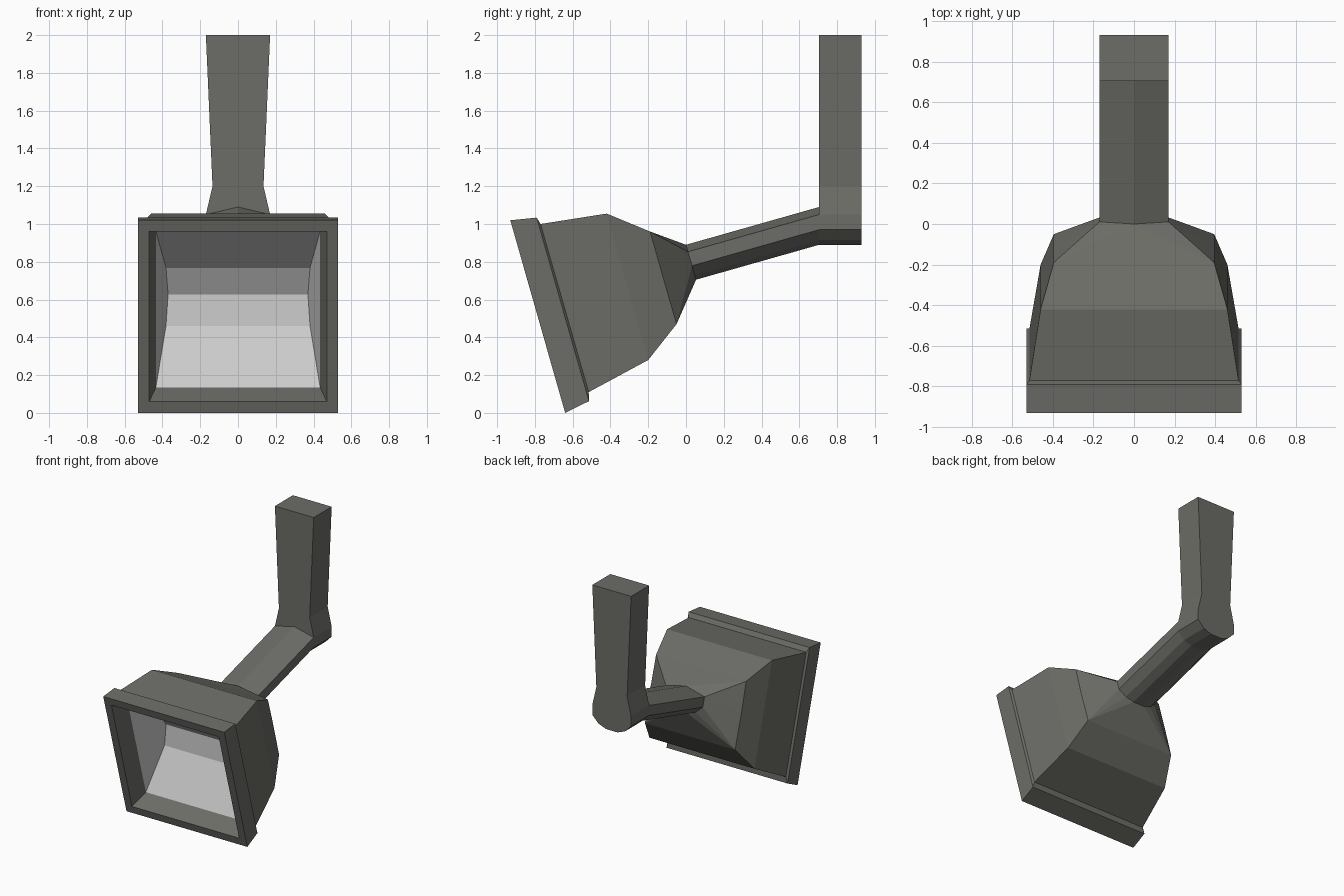
import bpy, bmesh
from math import hypot

if "Cube" in bpy.data.objects:
    bpy.data.objects.remove(bpy.data.objects["Cube"])

# Lamp head axis: tilted frame, d = depth behind the front plane, v = up the plane
CS, SN = 0.962, 0.274


def tilt(x, d, v):
    return (x, -0.785 + CS * d - SN * v, 0.51 + SN * d + CS * v)


def material(name, rgb):
    m = bpy.data.materials.new(name)
    m.diffuse_color = (*rgb, 1)
    m.use_nodes = True
    m.node_tree.nodes["Principled BSDF"].inputs["Base Color"].default_value = m.diffuse_color
    return m


BODY = material("dark_metal", (0.15, 0.15, 0.135))
BRIGHT = material("reflective", (0.62, 0.62, 0.62))


def finish(name, bm, mat, recalc=True):
    if recalc:
        bmesh.ops.recalc_face_normals(bm, faces=bm.faces)
    me = bpy.data.meshes.new(name)
    bm.to_mesh(me)
    bm.free()
    me.materials.append(mat)
    ob = bpy.data.objects.new(name, me)
    bpy.context.collection.objects.link(ob)
    return ob


def loft(name, rings, mat, cap=False):
    bm = bmesh.new()
    vs = [[bm.verts.new(p) for p in r] for r in rings]
    n = len(vs[0])
    for a, b in zip(vs, vs[1:]):
        for i in range(n):
            j = (i + 1) % n
            bm.faces.new((a[i], a[j], b[j], b[i]))
    if cap:
        bm.faces.new(vs[0])
        bm.faces.new(vs[-1])
    return finish(name, bm, mat)


def rim_ring(x, d, v):
    return [tilt(-x, d, v), tilt(x, d, v), tilt(x, d, -v), tilt(-x, d, -v)]


def shell_ring(x, top, bottom):
    return [(-x, *top), (x, *top), (x, *bottom), (-x, *bottom)]


def mirrored(half):
    return half + [(-x, z) for x, z in reversed(half) if x > 0]


# Rim frame and tapering housing
shell_end = shell_ring(0.395, (-0.19, 0.96), (-0.05, 0.47))
loft("lamp_housing", [
    rim_ring(0.435, 0.14, 0.43),
    rim_ring(0.47, 0, 0.468),
    rim_ring(0.53, 0, 0.53),
    rim_ring(0.53, 0.138, 0.505),
    shell_ring(0.515, (-0.77, 1.0), (-0.515, 0.11)),
    shell_ring(0.46, (-0.42, 1.055), (-0.20, 0.28)),
    shell_end], BODY)

# Curved reflector trough with flat side walls
profile = [(0.14, 0.43), (0.38, 0.16), (0.43, 0), (0.38, -0.16), (0.14, -0.43)]
bm = bmesh.new()
left, right = [[bm.verts.new(tilt(s * (0.435 - (d - 0.14) * 0.224), d, v))
                for d, v in profile] for s in (-1, 1)]
for i in range(len(profile) - 1):
    bm.faces.new((left[i], left[i + 1], right[i + 1], right[i]))
bm.faces.new(left[::-1])
bm.faces.new(right)
finish("reflector", bm, BRIGHT, recalc=False)

# Sloping arm: keel-shaped section
lower = [(0.17, 1.05), (0.17, 0.97), (0.115, 0.915), (0.05, 0.89)]
section = mirrored([(0, 1.09)] + lower)


def arm_start(x, z):
    y = 0.267 * (1.09 - z)
    return (x, y, z - 0.2 + 0.286 * y)


neck = [arm_start(x, z) for x, z in section]
loft("arm", [neck, [(x, 0.705, z) for x, z in section]], BODY)

# Faceted collar joining housing to arm
bm = bmesh.new()
base = [bm.verts.new(p) for p in shell_end + [(s * 0.398, -0.125, 0.73) for s in (-1, 1)]]
tip = [bm.verts.new(p) for p in neck]
bmesh.ops.convex_hull(bm, input=bm.verts[:])
ends = [f for f in bm.faces
        if all(v in base for v in f.verts) or all(v in tip for v in f.verts)]
bmesh.ops.delete(bm, geom=ends, context='FACES_ONLY')
finish("collar", bm, BODY)

# Upright post with waisted outline
outline = mirrored([(0.17, 2.0), (0.135, 1.2)] + lower)
loft("post", [[(x, y, z) for x, z in outline] for y in (0.705, 0.93)], BODY, cap=True)
